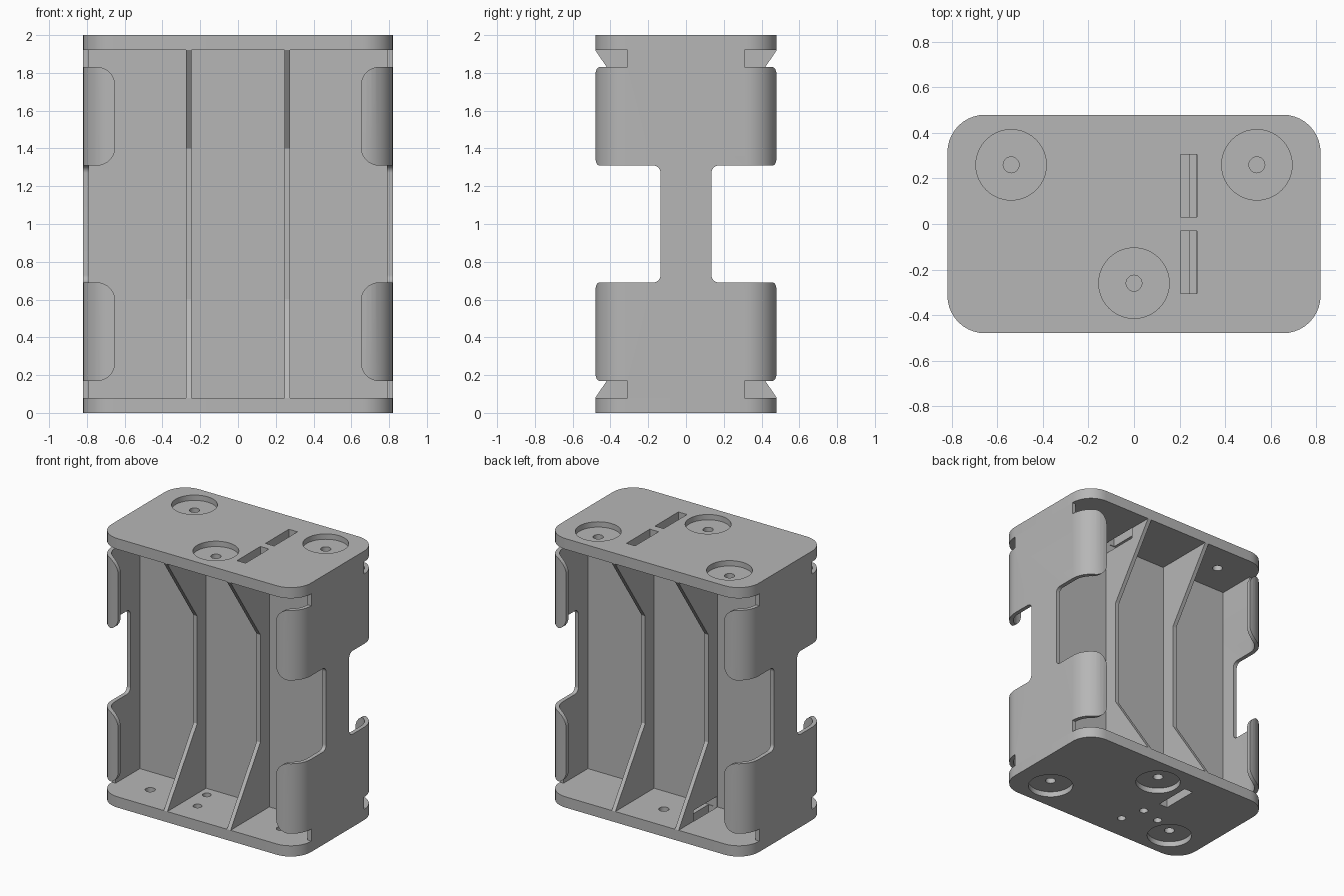
import bpy, bmesh, math
from mathutils import Vector

cube = bpy.data.objects.get("Cube")
if cube:
    bpy.data.objects.remove(cube, do_unlink=True)

grey = bpy.data.materials.new("grey_plastic")
grey.use_nodes = True
COLOUR = (0.47, 0.47, 0.47, 1)
grey.diffuse_color = COLOUR
next(n for n in grey.node_tree.nodes if n.type == 'BSDF_PRINCIPLED').inputs["Base Color"].default_value = COLOUR

# Overall dimensions
W, D, H = 0.82, 0.48, 2.0
PLATE, SKIN, CORNER = 0.08, 0.03, 0.165
LOW, HIGH = PLATE, H - PLATE
CLIP_A, CLIP_B = 0.17, 0.69      # lower clip band, mirrored for the upper one


def rounded(points, steps=10):
    """Polygon outline; an optional third value rounds that corner."""
    out = []
    for i, p in enumerate(points):
        c = Vector(p[:2])
        if len(p) < 3:
            out.append(c)
            continue
        a = (Vector(points[i - 1][:2]) - c).normalized()
        b = (Vector(points[(i + 1) % len(points)][:2]) - c).normalized()
        r = p[2]
        centre = c + (a + b) * r
        for k in range(steps + 1):
            t = math.pi / 2 * k / steps
            out.append(centre - b * r * math.cos(t) - a * r * math.sin(t))
    return out


def prism(name, outline, axis, lo, hi):
    """Extrude an outline along an axis between two levels."""
    place = {'x': lambda u, v, w: (w, u, v),
             'y': lambda u, v, w: (u, w, v),
             'z': lambda u, v, w: (u, v, w)}[axis]
    bm = bmesh.new()
    ends = [[bm.verts.new(place(u, v, w)) for u, v in outline] for w in (lo, hi)]
    bm.faces.new(ends[0])
    bm.faces.new(ends[1])
    n = len(outline)
    for i in range(n):
        j = (i + 1) % n
        bm.faces.new((ends[0][i], ends[0][j], ends[1][j], ends[1][i]))
    bmesh.ops.recalc_face_normals(bm, faces=bm.faces)
    mesh = bpy.data.meshes.new(name)
    bm.to_mesh(mesh)
    bm.free()
    obj = bpy.data.objects.new(name, mesh)
    mesh.materials.append(grey)
    bpy.context.collection.objects.link(obj)
    return obj


def rectangle(x0, x1, y0, y1):
    return [(x0, y0), (x1, y0), (x1, y1), (x0, y1)]


def rounded_rectangle(w, d, r):
    return rounded([(-w, -d, r), (w, -d, r), (w, d, r), (-w, d, r)])


def circle(x, y, r, n=40):
    return [(x + r * math.cos(2 * math.pi * i / n), y + r * math.sin(2 * math.pi * i / n)) for i in range(n)]


def activate(obj):
    bpy.ops.object.select_all(action='DESELECT')
    obj.select_set(True)
    bpy.context.view_layer.objects.active = obj


def combine(obj, tool, operation='DIFFERENCE'):
    activate(obj)
    mod = obj.modifiers.new("cut", 'BOOLEAN')
    mod.object, mod.operation, mod.solver = tool, operation, 'EXACT'
    bpy.ops.object.modifier_apply(modifier=mod.name)
    bpy.data.objects.remove(tool, do_unlink=True)


def end_plate(name, z0, outer, side, slots, small_holes):
    """Plate with spring recesses on its outer face, rivet holes and terminal slots."""
    plate = prism(name, rounded_rectangle(W, D, CORNER), 'z', z0, z0 + PLATE)
    for x in (-0.54, 0, 0.54):
        y = 0.26 * side * (1 if x else -1)
        combine(plate, prism("pit", circle(x, y, 0.155), 'z', outer - 0.04, outer + 0.04))
        combine(plate, prism("rivet", circle(x, y, 0.035, 20), 'z', z0 - 0.1, z0 + 0.2))
    for x, y in small_holes:
        combine(plate, prism("wire", circle(x, y, 0.03, 20), 'z', z0 - 0.1, z0 + 0.2))
    for slot in slots:
        combine(plate, prism("slot", rectangle(*slot), 'z', z0 - 0.1, z0 + 0.2))
    return plate


# End plates
top_slots = [(0.205, 0.276, 0.03, 0.305), (0.205, 0.276, -0.305, -0.03)]
bottom_slots = [(-0.276, -0.205, 0.03, 0.305)]
wire_holes = [(-0.13, -0.29), (-0.18, -0.11), (-0.34, -0.15)]
parts = [end_plate("top_plate", HIGH, H, 1, top_slots, []),
         end_plate("bottom_plate", 0, 0, -1, bottom_slots, wire_holes)]

# Central partition
parts.append(prism("centre_partition", rectangle(-W + 0.01, W - 0.01, -0.025, 0.025), 'z', LOW, HIGH))

# Tapered dividers, notched behind the terminal slots
half = [(D, LOW), (0.13, 0.6), (0.13, 1.4), (D, HIGH)]
fin = half + [(-y, z) for y, z in reversed(half)]
for name, x, slots, z in (("left_divider", 0.26, top_slots, HIGH),
                          ("right_divider", -0.26, bottom_slots, LOW)):
    divider = prism(name, fin, 'x', x - 0.015, x + 0.015)
    for slot in slots:
        combine(divider, prism("notch", rectangle(*slot), 'z', z - 0.08, z + 0.08))
    parts.append(divider)

# Side walls with curved clips: corner shell trimmed by a side and a front outline
quarter = [(0.31, LOW - 0.05), (0.31, CLIP_A), (0.6, CLIP_A), (0.6, CLIP_B), (0.135, CLIP_B, 0.04)]
edge = quarter + [(p[0], H - p[1], *p[2:]) for p in reversed(quarter)]
side_outline = rounded(edge + [(-p[0], *p[1:]) for p in reversed(edge)])
lower, upper = CLIP_A - 0.002, CLIP_B + 0.002
bump = [(0.76, lower), (0.65, lower, 0.1), (0.65, upper, 0.1), (0.76, upper)]
front_edge = [(0.76, 0)] + bump + [(p[0], H - p[1], *p[2:]) for p in reversed(bump)] + [(0.76, H)]

for name, s in (("left_side_wall", 1), ("right_side_wall", -1)):
    wall = prism(name, rounded_rectangle(W, D, CORNER), 'z', LOW, HIGH)
    core = rounded_rectangle(W - SKIN, D - SKIN, CORNER - SKIN)
    combine(wall, prism("core", core, 'z', LOW - 0.1, HIGH + 0.1))
    combine(wall, prism("side_trim", side_outline, 'x', -1, 1), 'INTERSECT')
    front = rounded([(s * p[0], *p[1:]) for p in front_edge + [(1, H), (1, 0)]])
    combine(wall, prism("front_trim", front, 'y', -1, 1), 'INTERSECT')
    parts.append(wall)

# Smooth curves, crisp edges
for obj in parts:
    activate(obj)
    bpy.ops.object.shade_smooth_by_angle(angle=math.radians(30))
